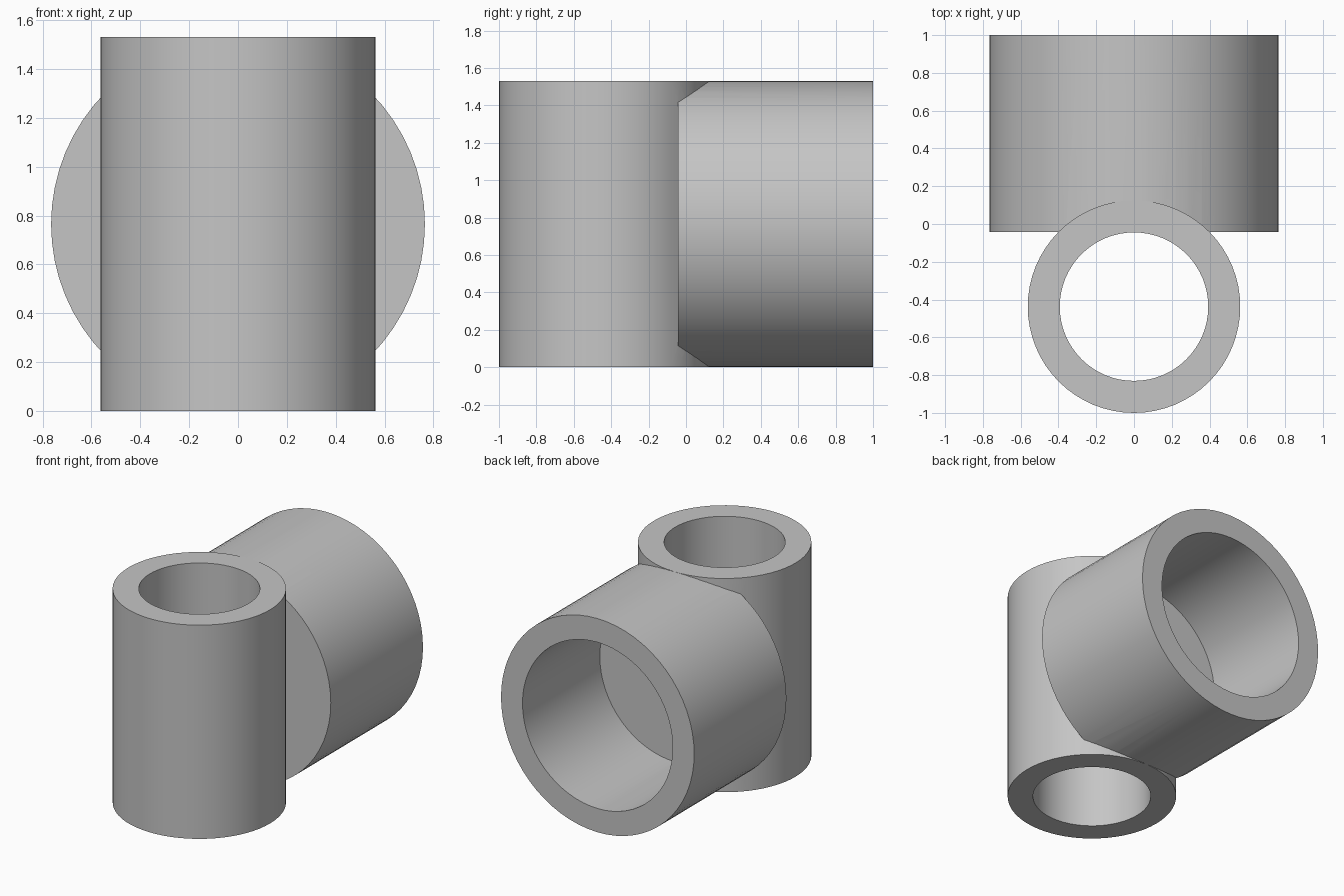
import bpy, bmesh, math
from mathutils import Matrix

old = bpy.data.objects.get("Cube")
if old:
    bpy.data.objects.remove(old, do_unlink=True)

SIDES = 64
HEIGHT = 1.53
POST_Y, POST_R, POST_BORE = -0.4375, 0.5625, 0.393
SOCKET_R, SOCKET_BORE = HEIGHT / 2, 0.595
SOCKET_FRONT, SOCKET_FLOOR, SOCKET_BACK = -0.043, 0.125, 1.0

grey = bpy.data.materials.new("plain_grey")
grey.use_nodes = True
colour = (0.56, 0.56, 0.56, 1)
grey.diffuse_color = colour
grey.node_tree.nodes["Principled BSDF"].inputs["Base Color"].default_value = colour


def lathe(name, profile, matrix):
    """Spin a closed (radius, height) profile around z, then place it."""
    bm = bmesh.new()
    rings = []
    for r, h in profile:
        if r == 0:
            rings.append([bm.verts.new((0, 0, h))] * SIDES)
        else:
            angles = [2 * math.pi * i / SIDES for i in range(SIDES)]
            rings.append([bm.verts.new((r * math.cos(a), r * math.sin(a), h)) for a in angles])
    for k, low in enumerate(rings):
        high = rings[(k + 1) % len(rings)]
        if low[0] is low[1] and high[0] is high[1]:
            continue
        for i in range(SIDES):
            j = (i + 1) % SIDES
            corners = list(dict.fromkeys((low[i], low[j], high[j], high[i])))
            bm.faces.new(corners)
    bm.transform(matrix)
    bmesh.ops.recalc_face_normals(bm, faces=bm.faces)
    mesh = bpy.data.meshes.new(name)
    bm.to_mesh(mesh)
    bm.free()
    mesh.materials.append(grey)
    obj = bpy.data.objects.new(name, mesh)
    bpy.context.collection.objects.link(obj)
    return obj


# Upright tube, open at both ends
post = lathe("pipe_connector",
             [(POST_R, 0), (POST_R, HEIGHT), (POST_BORE, HEIGHT), (POST_BORE, 0)],
             Matrix.Translation((0, POST_Y, 0)))

# Horizontal socket with a blind bore opening at the back
to_back = Matrix.Translation((0, 0, SOCKET_R)) @ Matrix.Rotation(-math.pi / 2, 4, "X")
socket = lathe("socket_body",
               [(0, SOCKET_FRONT), (SOCKET_R, SOCKET_FRONT), (SOCKET_R, SOCKET_BACK),
                (SOCKET_BORE, SOCKET_BACK), (SOCKET_BORE, SOCKET_FLOOR), (0, SOCKET_FLOOR)],
               to_back)

# Weld the two into one body
union = post.modifiers.new("join_socket", "BOOLEAN")
union.operation = "UNION"
union.solver = "EXACT"
union.object = socket
bpy.ops.object.select_all(action="DESELECT")
post.select_set(True)
bpy.context.view_layer.objects.active = post
bpy.ops.object.modifier_apply(modifier=union.name)
bpy.data.objects.remove(socket, do_unlink=True)
bpy.ops.object.shade_smooth_by_angle(angle=math.radians(30))
